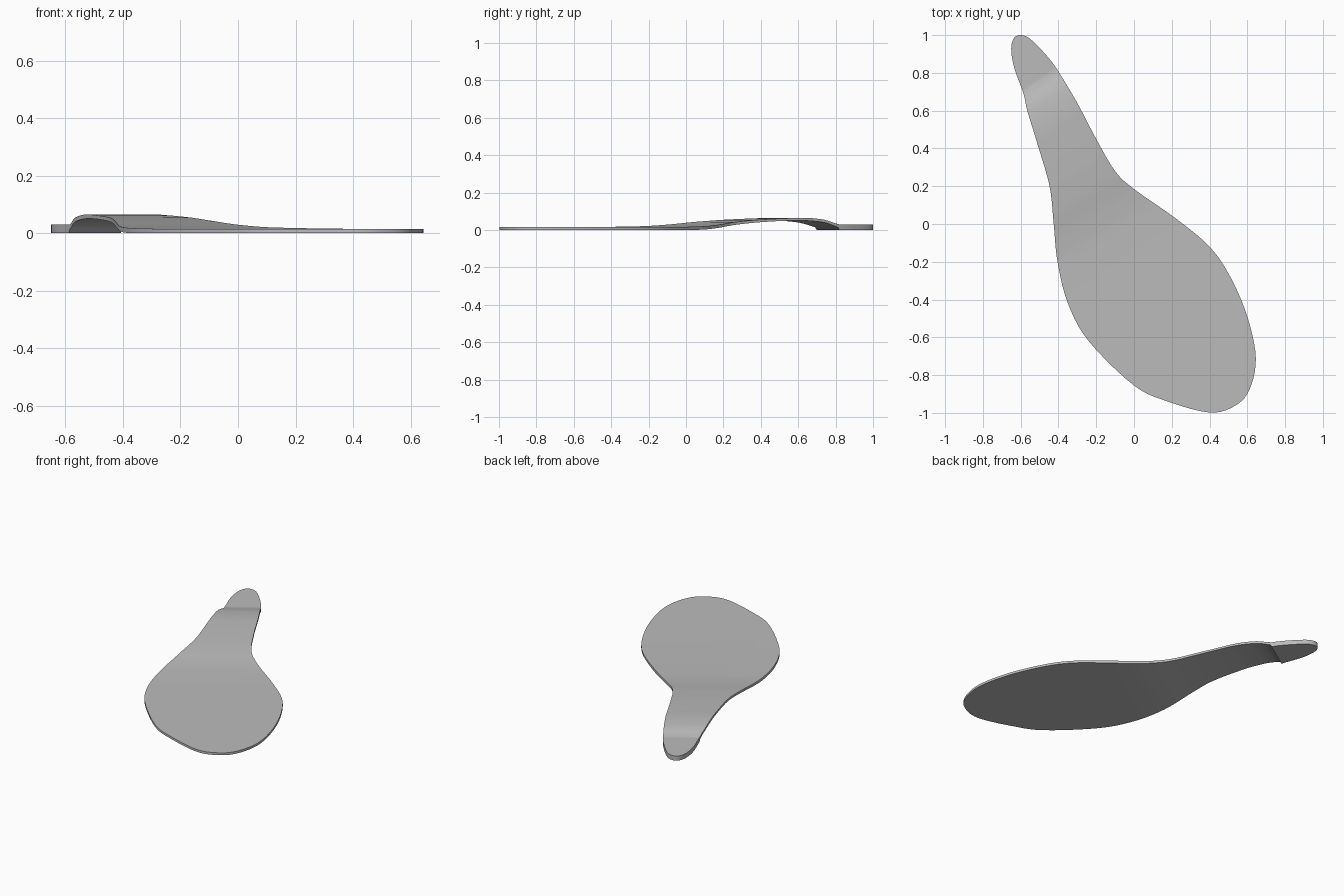
import bpy, bmesh
from math import radians
from mathutils import Vector

if "Cube" in bpy.data.objects:
    bpy.data.objects.remove(bpy.data.objects["Cube"])

AXIS = Vector((-0.55, 0.83, 0))      # the plate only bends along this direction

# Key points of the outline, clockwise from the handle tip
OUTLINE = [(-.6, 1), (-.55, .98), (-.47, .9), (-.405, .815), (-.3, .64), (-.2, .45),
           (-.1, .28), (0, .185), (.22, .03), (.4, -.12), (.51, -.28), (.6, -.49),
           (.645, -.71), (.61, -.88), (.53, -.965), (.4, -.998), (.18, -.94),
           (0, -.855), (-.24, -.62), (-.35, -.42), (-.405, -.2), (-.425, 0),
           (-.447, .2), (-.51, .42), (-.565, .6), (-.585, .69), (-.635, .83),
           (-.65, .93), (-.635, .985)]

# Height of each face against distance along the axis
TOP = [(-.35, .015), (-.13, .017), (.045, .021), (.16, .03), (.26, .042), (.4, .054),
       (.6, .063), (.7, .065), (.8, .057), (.85, .045), (.895, .031), (.92, .03)]
BOTTOM = [(-.09, 0), (.045, .004), (.16, .014), (.26, .027), (.4, .04), (.6, .05),
          (.7, .05), (.8, .042), (.85, .03), (.9, .013)]
STEP = 0.9                           # the underside drops back to the ground here


def spline(a, b, c, d, t):
    """Catmull-Rom point between b and c."""
    return (b * 2 + (c - a) * t + (a * 2 - b * 5 + c * 4 - d) * t ** 2
            + (b * 3 - a - c * 3 + d) * t ** 3) / 2


def height(profile, t):
    """Smooth lookup in a height profile, constant past its ends."""
    if t <= profile[0][0]:
        return profile[0][1]
    for i in range(len(profile) - 1):
        (t0, z0), (t1, z1) = profile[i], profile[i + 1]
        if t <= t1:
            za = profile[max(i - 1, 0)][1]
            zd = profile[min(i + 2, len(profile) - 1)][1]
            return spline(za, z0, z1, zd, (t - t0) / (t1 - t0))
    return profile[-1][1]


# Flat slab with a smooth outline
points = [Vector((x, y, 0)) for x, y in OUTLINE]
n = len(points)
bm = bmesh.new()
rim = [bm.verts.new(spline(*[points[(i + k) % n] for k in (-1, 0, 1, 2)], s / 5))
       for i in range(n) for s in range(5)]
face = bm.faces.new(rim)
raised = bmesh.ops.extrude_face_region(bm, geom=[face])["geom"]
for v in raised:
    if isinstance(v, bmesh.types.BMVert):
        v.co.z = 1

# Cross cuts where the slab bends
cuts = [-.36 + .03 * i for i in range(42)] + [STEP + .004, .92]
for t in cuts:
    bmesh.ops.bisect_plane(bm, geom=bm.verts[:] + bm.edges[:] + bm.faces[:], dist=1e-5,
                           plane_co=AXIS * (t / AXIS.length_squared), plane_no=AXIS)

# Bend the slab into its arch and step
for v in bm.verts:
    t = v.co.dot(AXIS)
    if v.co.z > .5:
        v.co.z = height(TOP, t)
    else:
        v.co.z = height(BOTTOM, t) if t < STEP + .002 else 0
bmesh.ops.recalc_face_normals(bm, faces=bm.faces[:])

mesh = bpy.data.meshes.new("curved_plate")
bm.to_mesh(mesh)
bm.free()
plate = bpy.data.objects.new("curved_plate", mesh)
bpy.context.collection.objects.link(plate)

# Plain grey finish
grey = bpy.data.materials.new("plain_grey")
grey.use_nodes = True
grey.diffuse_color = (.5, .5, .5, 1)
grey.node_tree.nodes["Principled BSDF"].inputs["Base Color"].default_value = (.5, .5, .5, 1)
mesh.materials.append(grey)

bpy.ops.object.select_all(action="DESELECT")
plate.select_set(True)
bpy.context.view_layer.objects.active = plate
bpy.ops.object.shade_smooth_by_angle(angle=radians(30))
